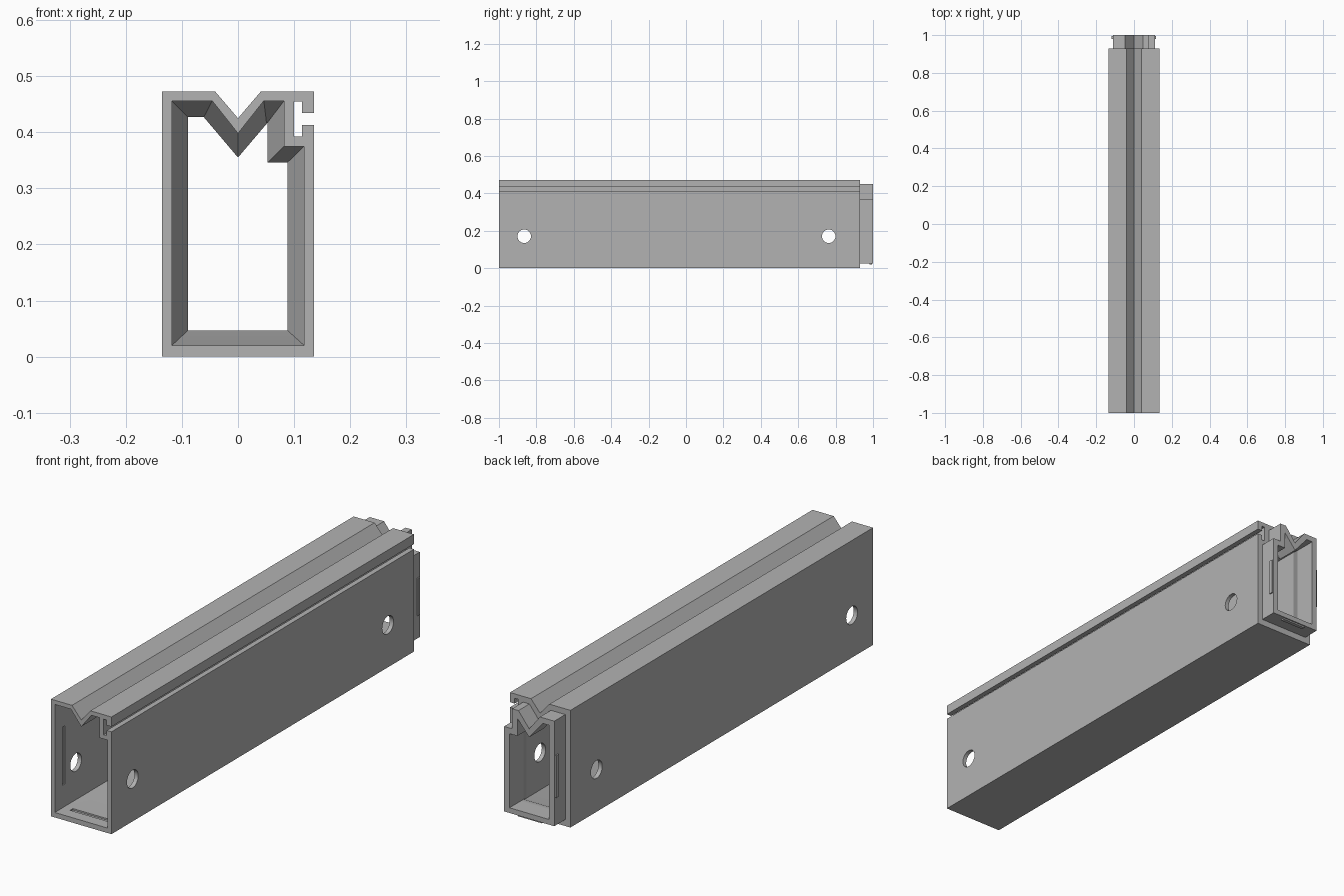
import bpy
import bmesh
import math
from mathutils import Matrix

if "Cube" in bpy.data.objects:
    bpy.data.objects.remove(bpy.data.objects["Cube"], do_unlink=True)

grey = bpy.data.materials.new("light grey")
grey.use_nodes = True
grey.diffuse_color = (0.45, 0.45, 0.45, 1)
grey.node_tree.nodes["Principled BSDF"].inputs["Base Color"].default_value = grey.diffuse_color


def finish(name, bm):
    bmesh.ops.recalc_face_normals(bm, faces=bm.faces)
    mesh = bpy.data.meshes.new(name)
    bm.to_mesh(mesh)
    bm.free()
    mesh.materials.append(grey)
    obj = bpy.data.objects.new(name, mesh)
    bpy.context.collection.objects.link(obj)
    return obj


def loft(name, sections):
    """Closed solid through (y, profile) sections of equal point count."""
    bm = bmesh.new()
    rings = [[bm.verts.new((x, y, z)) for x, z in profile] for y, profile in sections]
    for a, b in zip(rings, rings[1:]):
        for i in range(len(a)):
            j = (i + 1) % len(a)
            bm.faces.new((a[i], a[j], b[j], b[i]))
    bm.faces.new(rings[0])
    bm.faces.new(rings[-1])
    return finish(name, bm)


def box(name, x, y, z):
    """Box from (low, high) ranges."""
    bm = bmesh.new()
    bmesh.ops.create_cube(bm, size=1)
    for v in bm.verts:
        v.co = [r[0] if c < 0 else r[1] for c, r in zip(v.co, (x, y, z))]
    return finish(name, bm)


def cut(target, cutter, keep=False):
    mod = target.modifiers.new("cut", 'BOOLEAN')
    mod.operation = 'DIFFERENCE'
    mod.solver = 'EXACT'
    mod.object = cutter
    bpy.context.view_layer.objects.active = target
    bpy.ops.object.modifier_apply(modifier=mod.name)
    if not keep:
        bpy.data.objects.remove(cutter, do_unlink=True)


# Cross-sections as (x, z)
outer = [(-.135, 0), (.135, 0), (.135, .413), (.114, .413), (.114, .392), (.1, .392),
         (.1, .455), (.114, .455), (.114, .434), (.135, .434), (.135, .473),
         (.041, .473), (0, .425), (-.041, .473), (-.135, .473)]
inner = [(-.118, .02), (.118, .02), (.118, .375), (.082, .375), (.082, .456),
         (.046, .456), (0, .398), (-.046, .456), (-.118, .456)]
plug = [(-.112, .026), (.112, .026), (.112, .369), (.076, .369), (.076, .45),
        (.048, .45), (0, .389), (-.048, .45), (-.112, .45)]
throat = [(-.089, .047), (.088, .047), (.088, .346), (.053, .346), (.053, .418),
          (.051, .415), (0, .355), (-.061, .427), (-.089, .427)]

# Hollow rail and the narrower plug at its back end
rail = loft("rail_tube", [(-1, outer), (.93, outer)])
connector = loft("end_connector", [(.93, plug), (1, plug)])
cavity = loft("cavity_cutter", [(-1.01, inner), (.85, inner), (.91, throat), (1.01, throat)])
cut(connector, cavity, keep=True)
cut(rail, cavity)

# Round holes through both side walls
for y in (-.865, .763):
    bm = bmesh.new()
    bmesh.ops.create_cone(bm, cap_ends=True, segments=40, radius1=.036, radius2=.036, depth=.4,
                          matrix=Matrix.Translation((0, y, .171)) @ Matrix.Rotation(math.pi / 2, 4, 'Y'))
    cut(rail, finish("hole_cutter", bm))

# Snap grooves inside the front end
groove_y = (-.952, -.934)
cut(rail, box("groove_cutter", (-.124, -.1), groove_y, (.11, .345)))
cut(rail, box("groove_cutter", (.1, .124), groove_y, (.09, .3)))
cut(rail, box("groove_cutter", (-.083, .083), groove_y, (.014, .04)))

# Matching snap ridges on the connector
ridge_y = (.98, .995)
box("right_snap_ridge", (-.118, -.11), ridge_y, (.14, .31))
box("left_snap_ridge", (.11, .117), ridge_y, (.12, .27))
box("bottom_snap_ridge", (-.053, .053), ridge_y, (.02, .028))

# Smooth hole walls with crisp edges
bpy.ops.object.select_all(action='DESELECT')
rail.select_set(True)
bpy.context.view_layer.objects.active = rail
bpy.ops.object.shade_smooth_by_angle(angle=math.radians(25))
